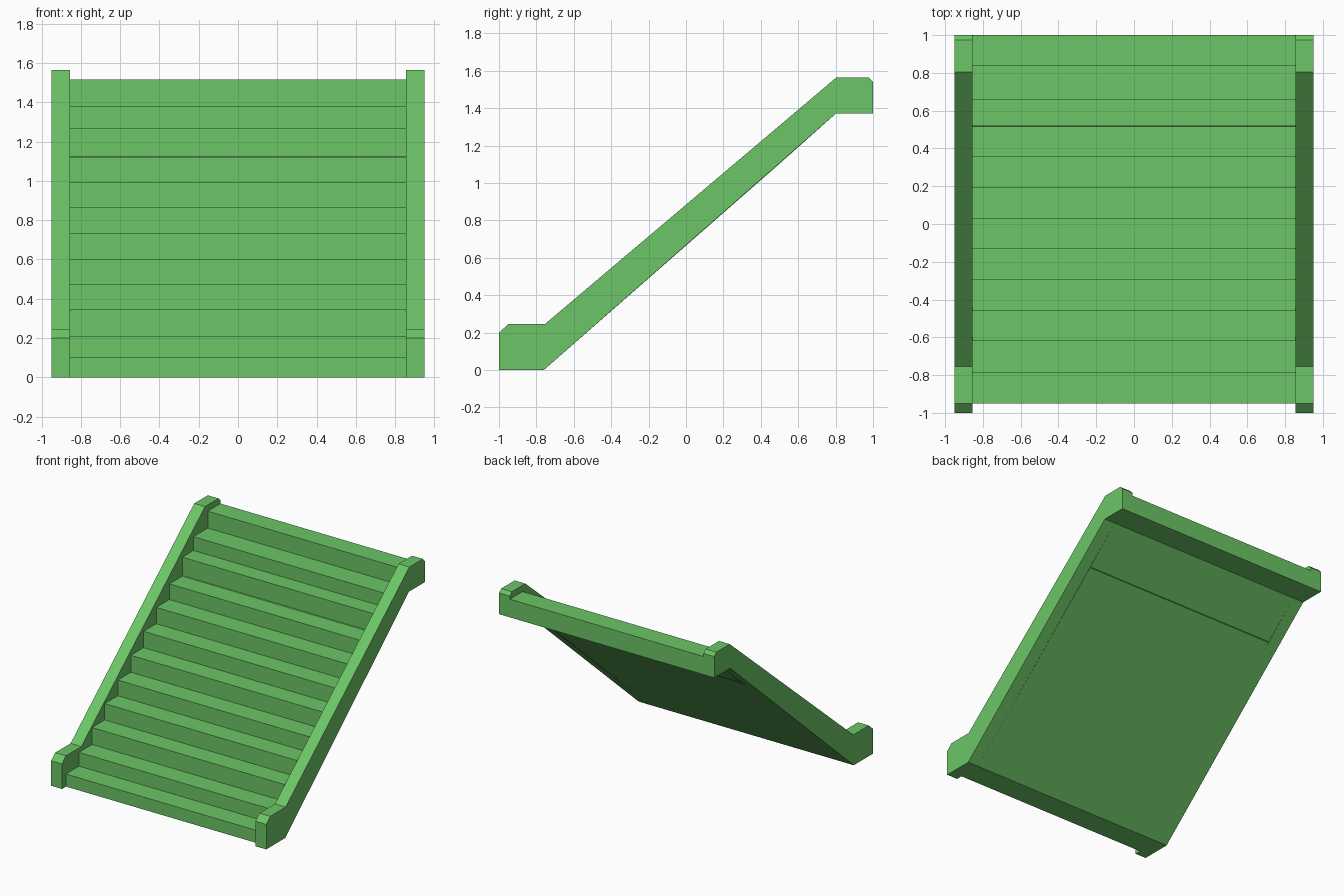
import bpy
import bmesh

cube = bpy.data.objects.get("Cube")
if cube:
    bpy.data.objects.remove(cube, do_unlink=True)

green = bpy.data.materials.new("leaf green")
green.use_nodes = True
colour = (0.15, 0.56, 0.135, 1)
green.diffuse_color = colour
green.node_tree.nodes["Principled BSDF"].inputs["Base Color"].default_value = colour


def extrude_profile(name, profile, x_min, x_max):
    """Extrude a closed (y, z) outline along x."""
    bm = bmesh.new()
    face = bm.faces.new([bm.verts.new((x_min, y, z)) for y, z in profile])
    result = bmesh.ops.extrude_face_region(bm, geom=[face])
    moved = [g for g in result["geom"] if isinstance(g, bmesh.types.BMVert)]
    bmesh.ops.translate(bm, verts=moved, vec=(x_max - x_min, 0, 0))
    bmesh.ops.recalc_face_normals(bm, faces=bm.faces)
    mesh = bpy.data.meshes.new(name)
    bm.to_mesh(mesh)
    bm.free()
    mesh.materials.append(green)
    obj = bpy.data.objects.new(name, mesh)
    bpy.context.collection.objects.link(obj)
    return obj


INNER, OUTER = 0.855, 0.95

# Shared sloping underside, from the upper landing to the foot
underside = [(1, 1.37), (0.8, 1.37), (-0.76, 0)]

# Side rails with chamfered ends
rail = [(-1, 0), (-1, 0.2), (-0.95, 0.245), (-0.755, 0.245),
        (0.805, 1.565), (0.975, 1.565), (1, 1.54)] + underside
extrude_profile("left_rail", rail, INNER, OUTER)
extrude_profile("right_rail", rail, -OUTER, -INNER)

# Flight of steps: riser positions and the tread height above each
risers = [-0.95, -0.785, -0.62, -0.46, -0.295, -0.13,
          0.03, 0.19, 0.355, 0.52, 0.66, 0.84]
treads = [0.1, 0.21, 0.345, 0.475, 0.6, 0.735,
          0.865, 0.995, 1.12, 1.27, 1.38, 1.515]
steps = []
height = 0
for y, z in zip(risers, treads):
    steps += [(y, height), (y, z)]
    height = z
steps.append((1, height))
extrude_profile("steps", steps + underside, -INNER, INNER)
